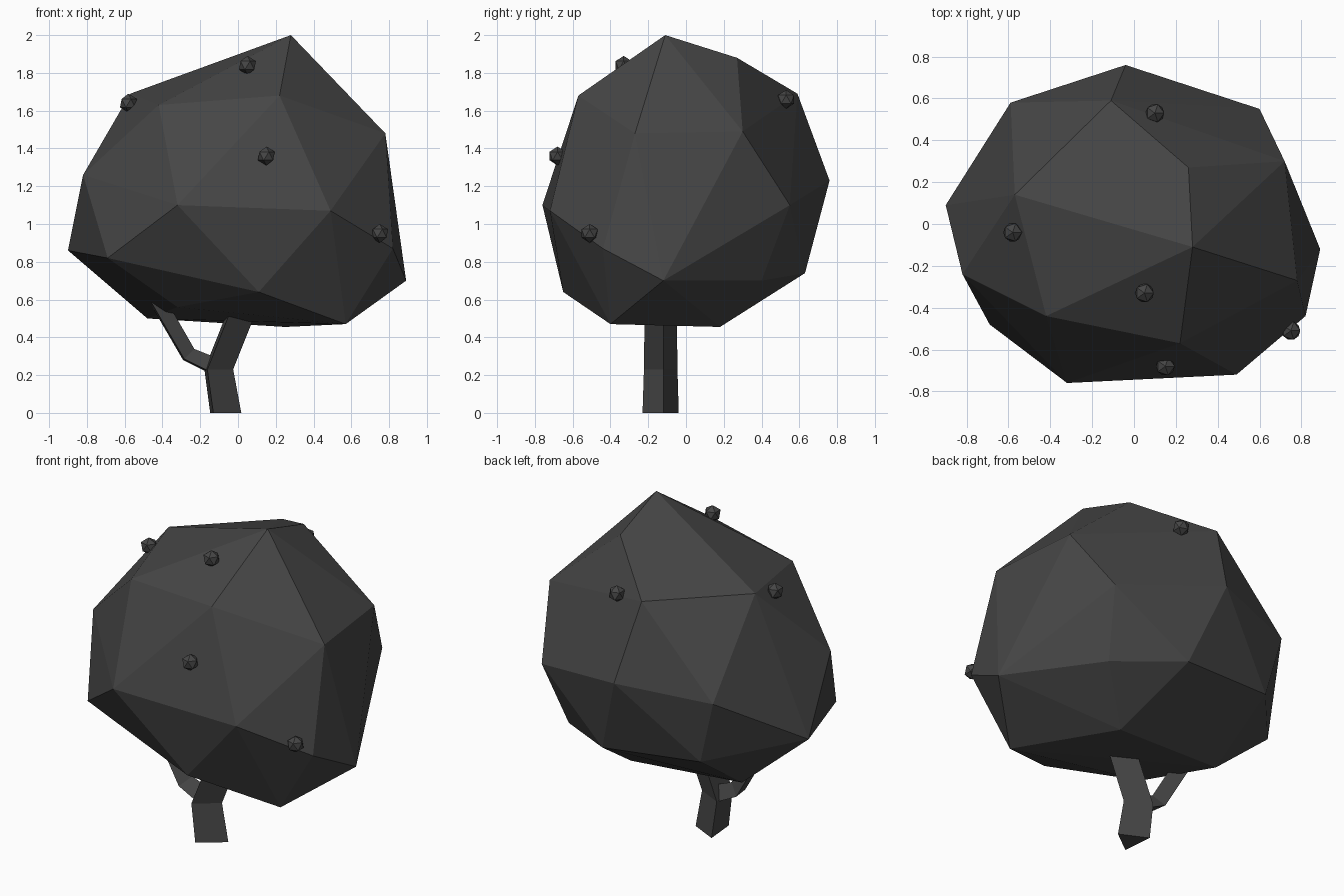
import bpy
import bmesh
from math import radians
from mathutils import Matrix, Vector

cube = bpy.data.objects.get("Cube")
if cube:
    bpy.data.objects.remove(cube)


def make_material(name, value):
    mat = bpy.data.materials.new(name)
    mat.use_nodes = True
    colour = (value, value, value, 1)
    mat.diffuse_color = colour
    mat.node_tree.nodes["Principled BSDF"].inputs["Base Color"].default_value = colour
    return mat


charcoal = make_material("charcoal", 0.06)


def add_object(name, bm):
    bmesh.ops.recalc_face_normals(bm, faces=bm.faces)
    mesh = bpy.data.meshes.new(name)
    bm.to_mesh(mesh)
    bm.free()
    mesh.materials.append(charcoal)
    obj = bpy.data.objects.new(name, mesh)
    bpy.context.collection.objects.link(obj)
    return obj


def faceted_solid(name, points):
    """Convex faceted shape wrapped around its corner points."""
    bm = bmesh.new()
    for point in points:
        bm.verts.new(point)
    result = bmesh.ops.convex_hull(bm, input=bm.verts[:])
    loose = [v for v in bm.verts if not v.link_faces]
    bmesh.ops.delete(bm, geom=loose, context='VERTS')
    return add_object(name, bm)


def three_sided_limb(name, stations):
    """Triangular tube; each station is centre, radius and lean about y."""
    bm = bmesh.new()
    rings = []
    for centre, radius, lean in stations:
        tilt = Matrix.Rotation(radians(lean), 3, 'Y')
        ring = []
        for angle in (-112, 6, 122):
            spoke = Matrix.Rotation(radians(angle), 3, 'Z') @ Vector((radius, 0, 0))
            ring.append(bm.verts.new(Vector(centre) + tilt @ spoke))
        rings.append(ring)
    for low, high in zip(rings, rings[1:]):
        for i in range(3):
            j = (i + 1) % 3
            bm.faces.new((low[i], low[j], high[j], high[i]))
    bm.faces.new(rings[0][::-1])
    bm.faces.new(rings[-1])
    return add_object(name, bm)


# Crown: corners from the peak down to the underside
peak = [(.28, -.11, 2), (.26, .27, 1.88)]
shoulder = [(-.11, .59, 1.69), (-.57, .14, 1.69), (-.42, -.44, 1.63),
            (.22, -.57, 1.68), (.78, -.27, 1.48), (.72, .3, 1.49)]
girth = [(.6, .55, 1.1), (-.04, .76, 1.23), (-.59, .58, 1.18),
         (-.82, -.24, 1.26), (-.9, .09, .86), (-.69, -.48, .82),
         (-.32, -.76, 1.1), (.49, -.72, 1.07), (.82, -.44, .87),
         (.89, -.12, .7)]
underside = [(.11, -.65, .64), (.57, -.4, .47), (-.32, -.32, .56),
             (-.48, .14, .5), (.25, .18, .455), (.52, .4, .7),
             (.13, .63, .74), (-.49, .56, .79)]
faceted_solid("crown", peak + shoulder + girth + underside)

# Trunk and side branch
three_sided_limb("trunk", [((-.09, -.13, 0), .108, 0),
                           ((-.125, -.13, .23), .1, 0),
                           ((.03, -.13, .62), .095, 10)])
three_sided_limb("side_branch", [((-.12, -.12, .23), .06, -65),
                                 ((-.27, -.12, .3), .055, -45),
                                 ((-.49, -.11, .68), .055, -30)])

# Small faceted fruits on the crown
fruit_spots = [(.05, -.33, 1.84), (-.58, -.04, 1.64), (.15, -.68, 1.36),
               (.75, -.51, .95), (.1, .53, 1.66)]
for spot in fruit_spots:
    bm = bmesh.new()
    bmesh.ops.create_icosphere(bm, subdivisions=1, radius=.05)
    add_object("fruit", bm).location = spot
